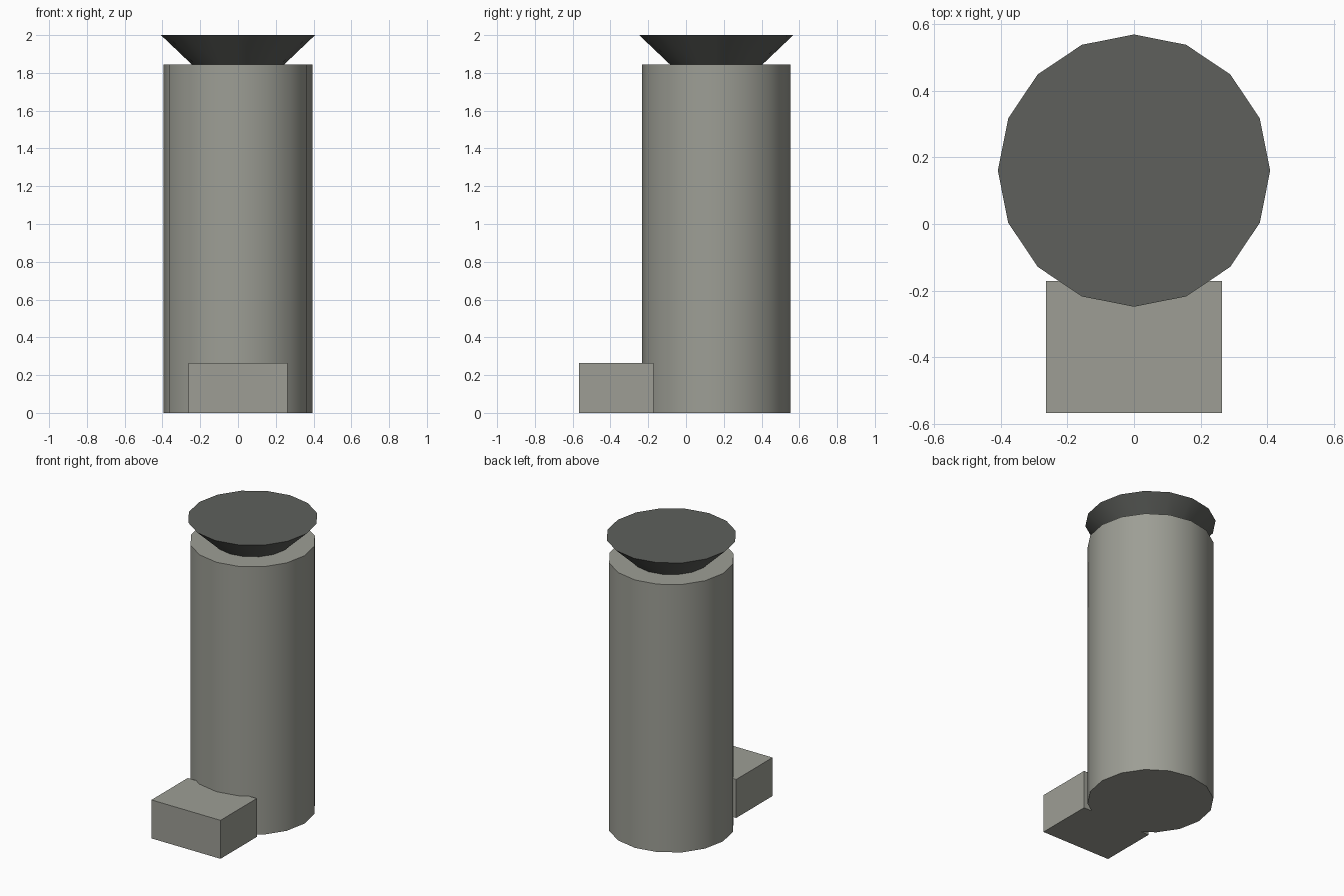
import bpy, bmesh, math
from mathutils import Matrix

if "Cube" in bpy.data.objects:
    bpy.data.objects.remove(bpy.data.objects["Cube"])


def srgb(hexcode):
    vals = [int(hexcode[i:i + 2], 16) / 255 for i in (0, 2, 4)]
    return [((v + 0.055) / 1.055) ** 2.4 if v > 0.04045 else v / 12.92 for v in vals] + [1.0]


def material(name, hexcode):
    m = bpy.data.materials.new(name)
    m.diffuse_color = srgb(hexcode)
    m.use_nodes = True
    m.node_tree.nodes["Principled BSDF"].inputs["Base Color"].default_value = m.diffuse_color
    return m


def finish(name, bm, mat, smooth=False):
    me = bpy.data.meshes.new(name)
    bmesh.ops.recalc_face_normals(bm, faces=bm.faces)
    bm.to_mesh(me)
    bm.free()
    me.materials.append(mat)
    ob = bpy.data.objects.new(name, me)
    bpy.context.collection.objects.link(ob)
    if smooth:
        bpy.ops.object.select_all(action='DESELECT')
        ob.select_set(True)
        bpy.context.view_layer.objects.active = ob
        bpy.ops.object.shade_smooth_by_angle(angle=math.radians(30))
    return ob


def drum(name, r_bottom, r_top, z0, z1, mat):
    # 16-sided capped drum on the column axis
    bm = bmesh.new()
    bmesh.ops.create_cone(bm, cap_ends=True, segments=16, radius1=r_bottom, radius2=r_top,
                          depth=z1 - z0, matrix=Matrix.Translation((0, AXIS_Y, (z0 + z1) / 2)))
    return finish(name, bm, mat, True)


def box(name, size, centre, mat):
    bm = bmesh.new()
    bmesh.ops.create_cube(bm, size=1,
                          matrix=Matrix.Translation(centre) @ Matrix.Diagonal((*size, 1)))
    return finish(name, bm, mat)


AXIS_Y = 0.16
stone = material("light_stone_grey", "9D9E95")
dark = material("dark_grey", "5E605C")

# Main round column
drum("column", 0.394, 0.394, 0.0, 1.845, stone)
# Flared cap on top of the column
drum("flared_cap", 0.245, 0.408, 1.845, 2.0, dark)
# Low step in front of the column
box("front_step", (0.526, 0.395, 0.265), (0, -0.3685, 0.1325), stone)
